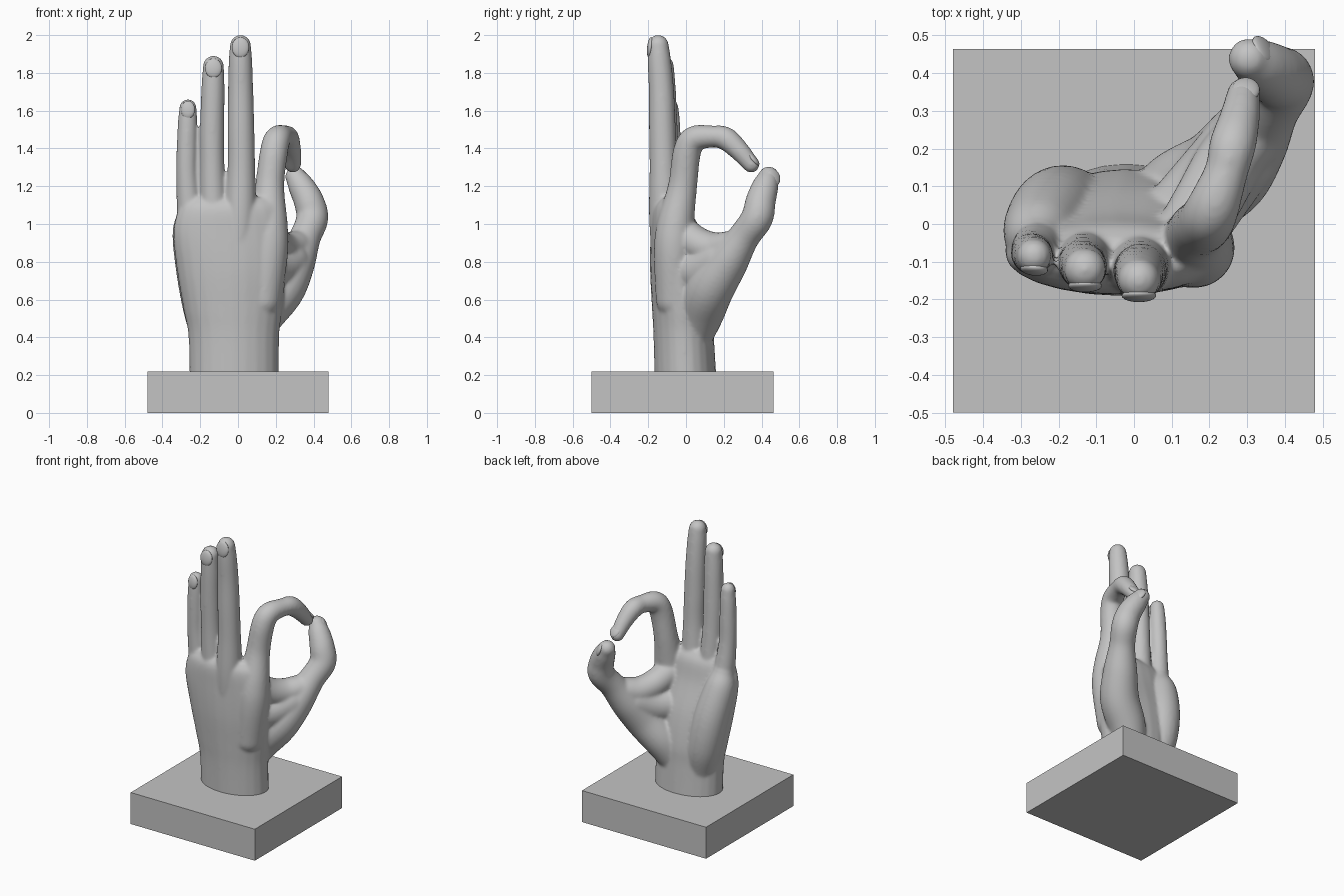
import bpy, bmesh, math
from mathutils import Vector, Matrix

if "Cube" in bpy.data.objects:
    bpy.data.objects.remove(bpy.data.objects["Cube"], do_unlink=True)

GREY = (0.55, 0.55, 0.55, 1.0)
grey = bpy.data.materials.new("plaster_grey")
grey.use_nodes = True
grey.diffuse_color = GREY
shader = next(n for n in grey.node_tree.nodes if n.type == 'BSDF_PRINCIPLED')
shader.inputs["Base Color"].default_value = GREY
shader.inputs["Roughness"].default_value = 0.6

SIDES = 24


def make_object(name, bm, smooth=True):
    bmesh.ops.recalc_face_normals(bm, faces=bm.faces)
    for f in bm.faces:
        f.smooth = smooth
    mesh = bpy.data.meshes.new(name)
    bm.to_mesh(mesh)
    bm.free()
    mesh.materials.append(grey)
    obj = bpy.data.objects.new(name, mesh)
    bpy.context.collection.objects.link(obj)
    return obj


def spline(points, steps=6):
    """Catmull-Rom through points of any dimension."""
    pts = [Vector(p) for p in points]
    pts = [2 * pts[0] - pts[1]] + pts + [2 * pts[-1] - pts[-2]]
    out = []
    for a, b, c, d in zip(pts, pts[1:], pts[2:], pts[3:]):
        for i in range(steps):
            t = i / steps
            out.append(0.5 * (2 * b + (c - a) * t + (2 * a - 5 * b + 4 * c - d) * t ** 2
                              + (3 * b - a - 3 * c + d) * t ** 3))
    return out + [pts[-2]]


def bridge(bm, rings):
    rings = [[bm.verts.new(co) for co in ring] for ring in rings]
    for low, high in zip(rings, rings[1:]):
        for i in range(SIDES):
            j = (i + 1) % SIDES
            bm.faces.new((low[i], low[j], high[j], high[i]))
    bm.faces.new(rings[0][::-1])
    bm.faces.new(rings[-1])


def circle(a=1.0, b=1.0):
    angles = [math.tau * i / SIDES for i in range(SIDES)]
    return [Vector((a * math.cos(t), b * math.sin(t), 0)) for t in angles]


def limb(bm, points):
    """Round-ended tube along (x, y, z, radius) points."""
    path = spline(points)
    centres = [p.to_3d() for p in path]
    rings, turn, last = [], None, None
    for i, c in enumerate(centres):
        ahead = centres[min(i + 1, len(path) - 1)] - centres[max(i - 1, 0)]
        if turn is None:
            turn = ahead.to_track_quat('Z', 'Y')
        else:
            turn = last.rotation_difference(ahead) @ turn
        last = ahead
        rings.append([c + turn @ (v * path[i][3]) for v in circle()])
    bridge(bm, rings)
    for end in (0, -1):
        bmesh.ops.create_uvsphere(bm, u_segments=SIDES, v_segments=16, radius=path[end][3],
                                  matrix=Matrix.Translation(centres[end]))


hand = bmesh.new()

# Wrist and palm: (height, centre x, centre y, half width, half depth)
palm = spline([(0.12, -0.02, 0.0), (0.4, -0.022, -0.012), (0.55, -0.027, -0.02),
               (0.75, -0.035, -0.045), (0.95, -0.048, -0.078), (1.08, -0.05, -0.09),
               (1.14, -0.05, -0.09)])
size = spline([(0.236, 0.165), (0.24, 0.16), (0.262, 0.16), (0.288, 0.145),
               (0.295, 0.11), (0.265, 0.09), (0.22, 0.05)])
bridge(hand, [[Vector((p[1], p[2], p[0])) + v for v in circle(*s)]
              for p, s in zip(palm, size)])

# Straight fingers, starting inside the palm
limb(hand, [(0.0, -0.1, 0.8, 0.08), (0.012, -0.112, 1.05, 0.084), (0.018, -0.12, 1.3, 0.073),
            (0.016, -0.125, 1.5, 0.071), (0.014, -0.13, 1.7, 0.067),
            (0.013, -0.14, 1.85, 0.063), (0.013, -0.147, 1.945, 0.056)])
limb(hand, [(-0.12, -0.08, 0.8, 0.08), (-0.128, -0.09, 1.05, 0.074), (-0.136, -0.1, 1.3, 0.065),
            (-0.137, -0.108, 1.5, 0.064), (-0.133, -0.115, 1.7, 0.062),
            (-0.13, -0.12, 1.835, 0.056)])
limb(hand, [(-0.22, -0.04, 0.8, 0.08), (-0.253, -0.06, 1.05, 0.069), (-0.27, -0.075, 1.25, 0.057),
            (-0.27, -0.08, 1.4, 0.055), (-0.267, -0.083, 1.53, 0.052),
            (-0.265, -0.085, 1.615, 0.046)])

# Bent index finger
limb(hand, [(0.13, -0.06, 0.6, 0.1), (0.16, -0.065, 0.85, 0.105), (0.165, -0.055, 1.0, 0.098),
            (0.168, -0.018, 1.2, 0.077), (0.19, 0.005, 1.38, 0.074), (0.21, 0.045, 1.45, 0.07),
            (0.245, 0.14, 1.463, 0.058), (0.262, 0.21, 1.452, 0.062),
            (0.28, 0.28, 1.39, 0.054), (0.29, 0.345, 1.315, 0.044)])

# Thumb with its fleshy base
limb(hand, [(0.06, 0.04, 0.4, 0.1), (0.13, 0.08, 0.53, 0.122), (0.23, 0.13, 0.66, 0.126),
            (0.30, 0.22, 0.8, 0.11), (0.355, 0.305, 0.93, 0.084), (0.393, 0.375, 1.03, 0.085),
            (0.375, 0.395, 1.12, 0.08), (0.335, 0.42, 1.2, 0.07), (0.305, 0.438, 1.25, 0.055)])

# Web between thumb and index finger
limb(hand, [(0.15, -0.02, 0.95, 0.09), (0.2, 0.07, 0.89, 0.09), (0.25, 0.16, 0.865, 0.09),
            (0.31, 0.24, 0.88, 0.085)])
limb(hand, [(0.13, 0.0, 0.75, 0.12), (0.2, 0.09, 0.76, 0.115), (0.27, 0.18, 0.8, 0.11)])

# Heel of the palm on the little finger side
limb(hand, [(-0.14, 0.02, 0.38, 0.1), (-0.18, 0.045, 0.55, 0.11), (-0.215, 0.03, 0.75, 0.112),
            (-0.25, -0.02, 0.95, 0.098), (-0.255, -0.05, 1.05, 0.07)])

hand_obj = make_object("hand", hand)
fuse = hand_obj.modifiers.new("fuse", 'REMESH')
fuse.mode = 'VOXEL'
fuse.voxel_size = 0.009
fuse.use_smooth_shade = True
soften = hand_obj.modifiers.new("soften", 'SMOOTH')
soften.factor = 0.5
soften.iterations = 12


# Fingernails: thin domes lying on the fingertips
def nail(name, centre, facing, along, width, length):
    z = Vector(facing).normalized()
    x = Vector(along).cross(z).normalized()
    turn = Matrix((x, z.cross(x), z)).transposed().to_4x4()
    bm = bmesh.new()
    bmesh.ops.create_uvsphere(bm, u_segments=24, v_segments=12, radius=1.0,
                              matrix=Matrix.Translation(centre) @ turn
                              @ Matrix.Diagonal((width, length, 0.016, 1)))
    make_object(name, bm)


UP = (0, 0, 1)
nail("middle_nail", (0.013, -0.19, 1.935), (0, -1, 0.12), UP, 0.046, 0.055)
nail("ring_nail", (-0.13, -0.164, 1.825), (0, -1, 0.12), UP, 0.045, 0.052)
nail("little_nail", (-0.265, -0.12, 1.605), (-0.1, -1, 0.12), UP, 0.037, 0.048)
nail("index_nail", (0.297, 0.357, 1.345), (0.1, 0.7, 0.6), (0.1, 0.6, -0.75), 0.037, 0.045)
nail("thumb_nail", (0.345, 0.462, 1.245), (0.75, 0.5, 0.35), (-0.45, 0.1, 0.9), 0.042, 0.05)

# Square plinth
bm = bmesh.new()
bmesh.ops.create_cube(bm, size=1.0, matrix=Matrix.Translation((0, -0.018, 0.11))
                      @ Matrix.Diagonal((0.96, 0.964, 0.22, 1)))
make_object("plinth", bm, smooth=False)
